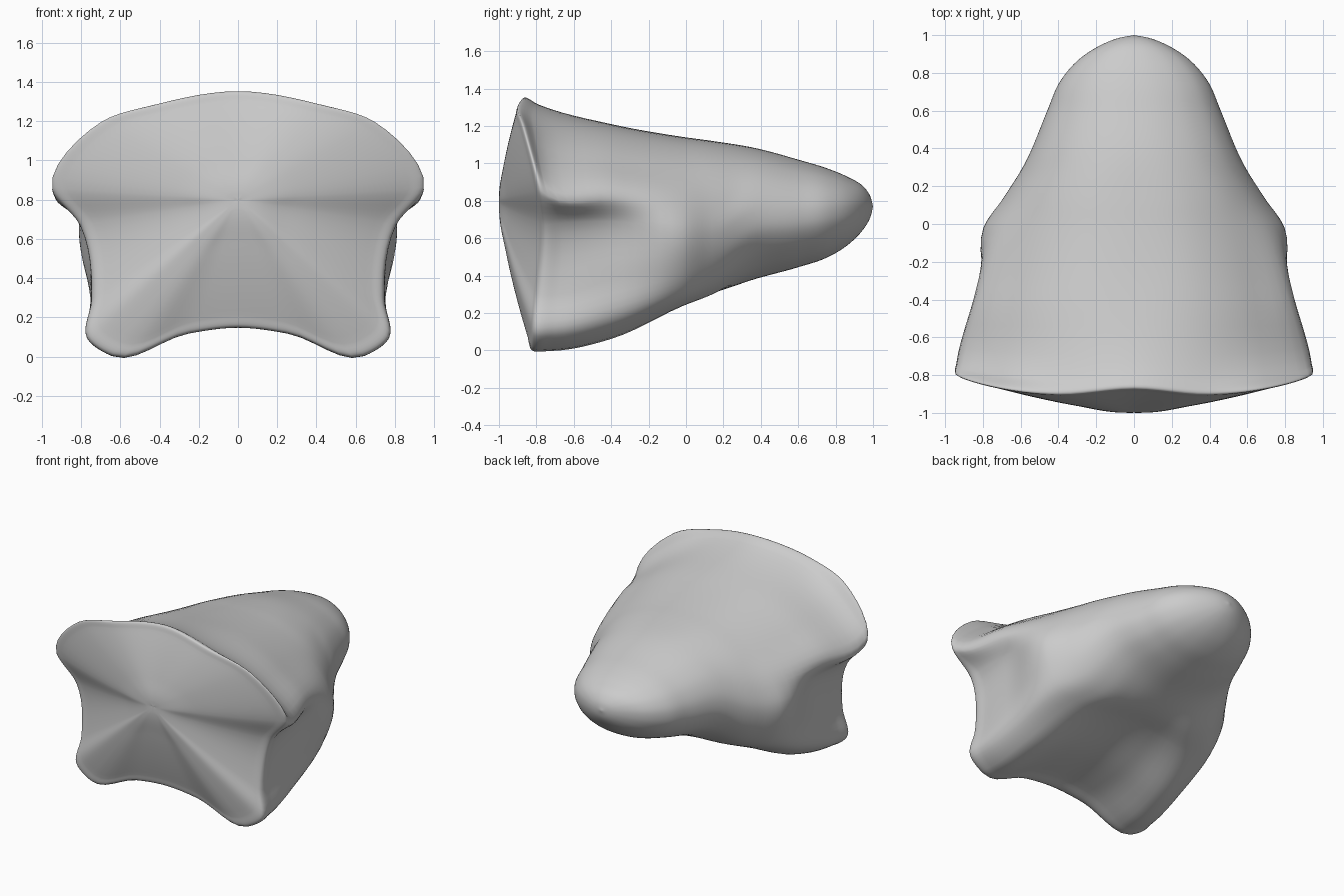
import bpy, bmesh, math
from mathutils import Vector
from mathutils.geometry import interpolate_bezier

if "Cube" in bpy.data.objects:
    bpy.data.objects.remove(bpy.data.objects["Cube"])


def smooth_path(pts, closed, steps):
    """Smooth curve through all points, with chord-weighted tangents."""
    n = len(pts)

    def tangent(i):
        a, b, c = pts[i - 1], pts[i], pts[(i + 1) % n]
        if not closed and i in (0, n - 1):
            c, a = (c, b) if i == 0 else (b, a)
            return (c - a).normalized()
        d0, d1 = max((b - a).length, 1e-6), max((c - b).length, 1e-6)
        return ((b - a) / d0 * d1 + (c - b) / d1 * d0) / (d0 + d1)

    out = []
    for i in range(n if closed else n - 1):
        p, q = pts[i], pts[(i + 1) % n]
        h = (q - p).length / 3
        seg = interpolate_bezier(p, p + tangent(i) * h, q - tangent((i + 1) % n) * h, q, steps + 1)
        out += seg[:-1]
    return out if closed else out + [pts[-1].copy()]


def mirrored(half):
    """Closed section from a half section running top centre to bottom centre."""
    return half + [Vector((-p.x, p.y, p.z)) for p in reversed(half[1:-1])]


def section(y, xz):
    ys = y if isinstance(y, list) else [y] * len(xz)
    return mirrored([Vector((x, yy, z)) for yy, (x, z) in zip(ys, xz)])


def oval(y, w, top, bottom, wide):
    pts = []
    for i in range(10):
        a = math.pi * i / 9
        c = math.cos(a)
        x = w * math.sin(a) ** 0.95 if 0 < i < 9 else 0
        zc = bottom + (top - bottom) * wide
        z = zc + c * ((top - zc) if c > 0 else (zc - bottom))
        pts.append((x, z))
    return section(y, pts)


# Front rim: winged top, narrow waist, two feet
rim = section([-.87, -.9, -.87, -.785, -.76, -.79, -.81, -.82, -.84, -.85],
              [(0, 1.35), (.4, 1.288), (.7, 1.195), (.945, .86), (.8, .67), (.738, .3),
               (.765, .1), (.64, .01), (.25, .125), (0, .155)])

# Bulging front face, shrinking from the rim to its centre
rows = []
for s in (0, .08, .35, .65, .92):
    rows.append([Vector((p.x * s, -1 + (p.y + 1) * (s ** 1.45 if s > .1 else .008),
                         .8 + (p.z - .8) * s)) for p in rim])
rows.append(rim)

# Flared body with recessed sides
rows.append(section([-.79, -.82, -.8, -.735, -.67, -.68, -.7, -.72, -.73, -.74],
                    [(0, 1.315), (.4, 1.25), (.69, 1.12), (.94, .825), (.8, .68), (.745, .3),
                     (.76, .1), (.63, .005), (.25, .13), (0, .165)]))
rows.append(section(-.4, [(0, 1.21), (.34, 1.17), (.64, 1.02), (.85, .81), (.785, .69), (.75, .38),
                          (.73, .16), (.6, .07), (.25, .16), (0, .2)]))
rows.append(section(-.02, [(0, 1.142), (.3, 1.105), (.56, .97), (.74, .79), (.795, .65), (.76, .45),
                           (.67, .3), (.5, .24), (.22, .27), (0, .285)]))

# Neck behind the recessed sides
rows.append(section(.14, [(0, 1.12), (.28, 1.085), (.51, .96), (.65, .78), (.69, .64), (.655, .48),
                          (.56, .36), (.4, .305), (.2, .305), (0, .31)]))

# Tapering rounded rear
for args in ((.38, .55, 1.08, .385, .45), (.6, .46, 1.02, .445, .47),
             (.75, .395, .975, .495, .5), (.86, .305, .93, .56, .52), (.95, .17, .875, .65, .52),
             (.985, .08, .825, .71, .52), (1, 0, .77, .77, .5)):
    rows.append(oval(*args))

# Smooth across each section, then along the length
rows = [smooth_path(r, True, 6) for r in rows]
strips = [smooth_path(list(col), False, 6) for col in zip(*rows)]

bm = bmesh.new()
grid = [[bm.verts.new(p) for p in s] for s in strips]
for i, a in enumerate(grid):
    b = grid[(i + 1) % len(grid)]
    for j in range(len(a) - 1):
        bm.faces.new((a[j], b[j], b[j + 1], a[j + 1]))
bmesh.ops.remove_doubles(bm, verts=bm.verts, dist=1e-4)
bmesh.ops.recalc_face_normals(bm, faces=bm.faces)
for f in bm.faces:
    f.smooth = True
mesh = bpy.data.meshes.new("flared_block")
bm.to_mesh(mesh)
bm.free()
body = bpy.data.objects.new("flared_block", mesh)
bpy.context.collection.objects.link(body)
